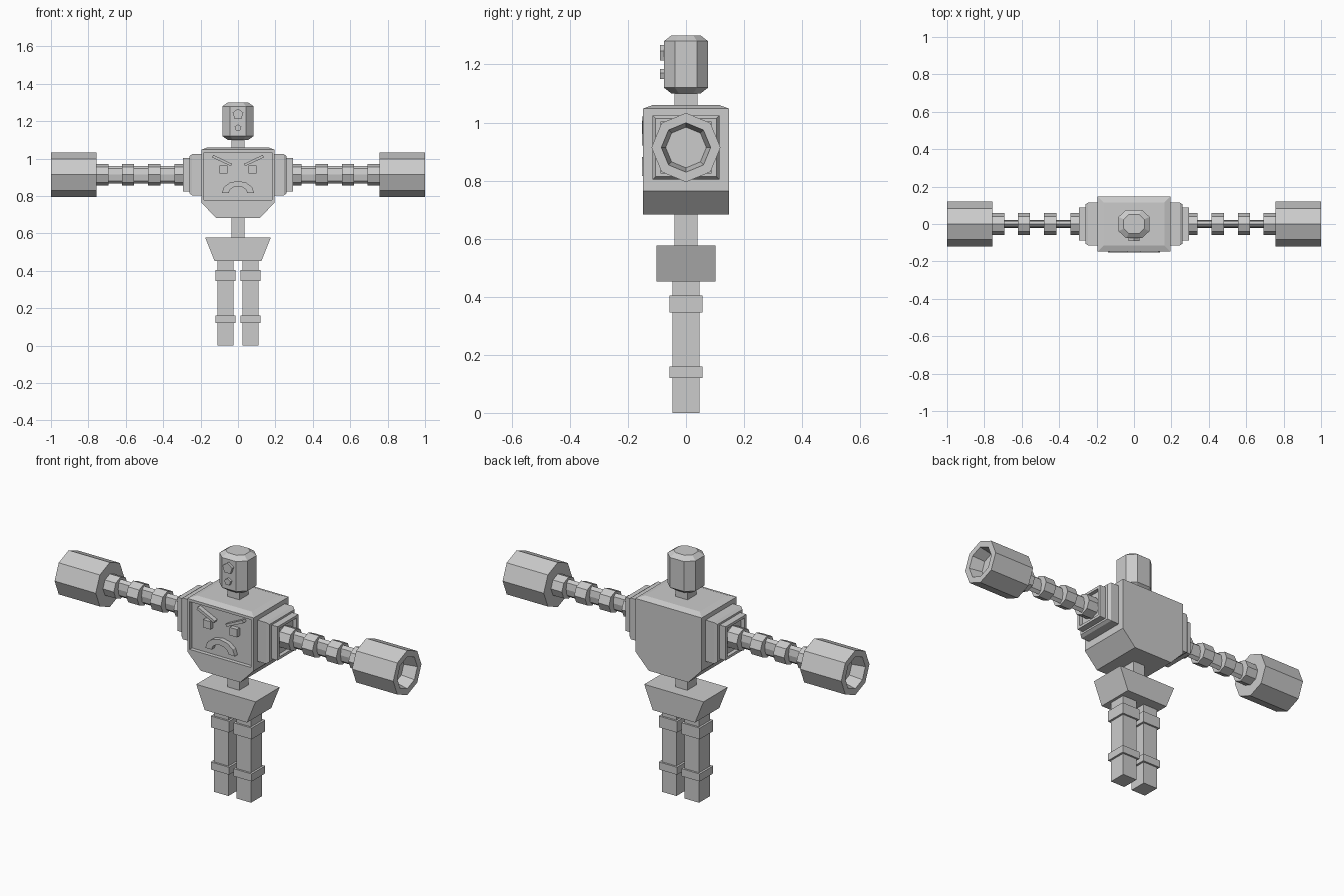
import bpy, bmesh
from math import cos, sin, pi, radians
from mathutils import Matrix, Vector

cube = bpy.data.objects.get("Cube")
if cube:
    bpy.data.objects.remove(cube, do_unlink=True)

GREY = bpy.data.materials.new("plain grey")
GREY.use_nodes = True
GREY.diffuse_color = (0.6, 0.6, 0.6, 1)
GREY.node_tree.nodes["Principled BSDF"].inputs["Base Color"].default_value = (0.6, 0.6, 0.6, 1)

ARM_Z = 0.914


def finish(name, bm, mirror=False):
    bmesh.ops.recalc_face_normals(bm, faces=bm.faces)
    mesh = bpy.data.meshes.new(name)
    bm.to_mesh(mesh)
    bm.free()
    mesh.materials.append(GREY)
    obj = bpy.data.objects.new(name, mesh)
    bpy.context.collection.objects.link(obj)
    if mirror:
        obj.modifiers.new("Mirror", "MIRROR")
    return obj


def loft(rings):
    """Skin a list of closed rings and cap both ends."""
    bm = bmesh.new()
    loops = [[bm.verts.new(p) for p in ring] for ring in rings]
    for a, b in zip(loops, loops[1:]):
        for i in range(len(a)):
            j = (i + 1) % len(a)
            bm.faces.new((a[i], a[j], b[j], b[i]))
    bm.faces.new(loops[0])
    bm.faces.new(loops[-1])
    bmesh.ops.recalc_face_normals(bm, faces=bm.faces)
    return bm


def rect(z, hx, hy, cx=0):
    return [(cx + sx * hx, sy * hy, z) for sx, sy in ((-1, -1), (1, -1), (1, 1), (-1, 1))]


def side_rect(x, hy, hz):
    return [(x, sy * hy, ARM_Z + sz * hz) for sy, sz in ((-1, -1), (1, -1), (1, 1), (-1, 1))]


def side_octagon(x, r, ry=None):
    ry = ry or r
    return [(x, ry * sin(k * pi / 4), ARM_Z + r * cos(k * pi / 4)) for k in range(8)]


def cut_corners(z, hx, hy, k=0.5):
    out = []
    for sx, sy in ((1, 1), (-1, 1), (-1, -1), (1, -1)):
        pair = [(sx * hx, sy * hy * k, z), (sx * hx * k, sy * hy, z)]
        out += pair if sx * sy > 0 else pair[::-1]
    return out


def recess(bm, direction, rim, depth):
    """Sink the largest face that looks along a direction."""
    bm.normal_update()
    d = Vector(direction)
    face = max((f for f in bm.faces if f.normal.dot(d) > 0.95), key=lambda f: f.calc_area())
    bmesh.ops.inset_individual(bm, faces=[face], thickness=rim)
    bmesh.ops.inset_individual(bm, faces=[face], thickness=0.0005, depth=-depth)


def front_plate(name, outline, y0, y1, mirror=False):
    finish(name, loft([[(x, y, z) for x, z in outline] for y in (y0, y1)]), mirror)


# Head with tapered crown and chin
finish("head", loft([cut_corners(1.10, 0.055, 0.05), cut_corners(1.12, 0.083, 0.076),
                     cut_corners(1.28, 0.083, 0.076), cut_corners(1.30, 0.055, 0.05)]))
for name, z, r in (("upper_head_stud", 1.237, 0.03), ("lower_head_stud", 1.165, 0.019)):
    pentagon = [(r * sin(k * 2 * pi / 5), z + r * cos(k * 2 * pi / 5)) for k in range(5)]
    front_plate(name, pentagon, -0.09, -0.07)

# Neck, waist and pelvis
finish("neck", loft([rect(1.05, 0.036, 0.039), rect(1.11, 0.036, 0.039)]))
finish("waist", loft([rect(0.57, 0.035, 0.039), rect(0.69, 0.035, 0.039)]))
finish("pelvis", loft([rect(0.453, 0.125, 0.102), rect(0.577, 0.175, 0.102)]))

# Torso with a sunken face panel
torso = loft([rect(0.683, 0.117, 0.148), rect(0.765, 0.196, 0.148),
              rect(1.048, 0.196, 0.148), rect(1.06, 0.162, 0.115)])
recess(torso, (0, -1, 0), 0.02, 0.02)
finish("torso", torso)

# Angry face: eyes, slanted brows and a frowning mouth
front_plate("eyes", [(0.057, 0.92), (0.1, 0.92), (0.1, 0.962), (0.057, 0.962)], -0.152, -0.12, True)
front_plate("brows", [(0.032, 0.972), (0.038, 0.96), (0.138, 1.006), (0.132, 1.02)], -0.152, -0.12, True)
angles = [k * pi / 6 for k in range(7)]
mouth = [(0.087 * cos(a), 0.815 + 0.066 * sin(a)) for a in angles]
mouth += [(0.05 * cos(a), 0.815 + 0.037 * sin(a)) for a in reversed(angles)]
front_plate("mouth", mouth, -0.152, -0.12)

# Stepped shoulder plates
finish("shoulder_base", loft([side_rect(0.19, 0.115, 0.11), side_rect(0.245, 0.115, 0.11),
                              side_rect(0.26, 0.105, 0.10)]), True)
cap = loft([side_rect(0.25, 0.087, 0.09), side_rect(0.295, 0.087, 0.09)])
recess(cap, (1, 0, 0), 0.02, 0.02)
finish("shoulder_cap", cap, True)

# Arms: a slim core carrying evenly spaced thick rings
finish("arm_core", loft([side_octagon(0.26, 0.047, 0.021), side_octagon(0.77, 0.047, 0.021)]), True)
for i, (x0, x1) in enumerate(((0.27, 0.34), (0.415, 0.48), (0.555, 0.62), (0.693, 0.77))):
    finish(f"arm_ring_{i + 1}", loft([side_octagon(x0, 0.058), side_octagon(x1, 0.058)]), True)

# Hollow hands with a sloping bore
finish("hand", loft([side_octagon(0.757, 0.119), side_octagon(1.0, 0.119),
                     side_octagon(1.0, 0.085), side_octagon(0.93, 0.07)]), True)

# Legs with knee and ankle bands
for name, z0, z1, hx, hy in (("leg", 0, 0.46, 0.043, 0.047),
                             ("knee_band", 0.345, 0.405, 0.054, 0.057),
                             ("ankle_band", 0.12, 0.16, 0.054, 0.057)):
    finish(name, loft([rect(z0, hx, hy, 0.067), rect(z1, hx, hy, 0.067)]), True)
